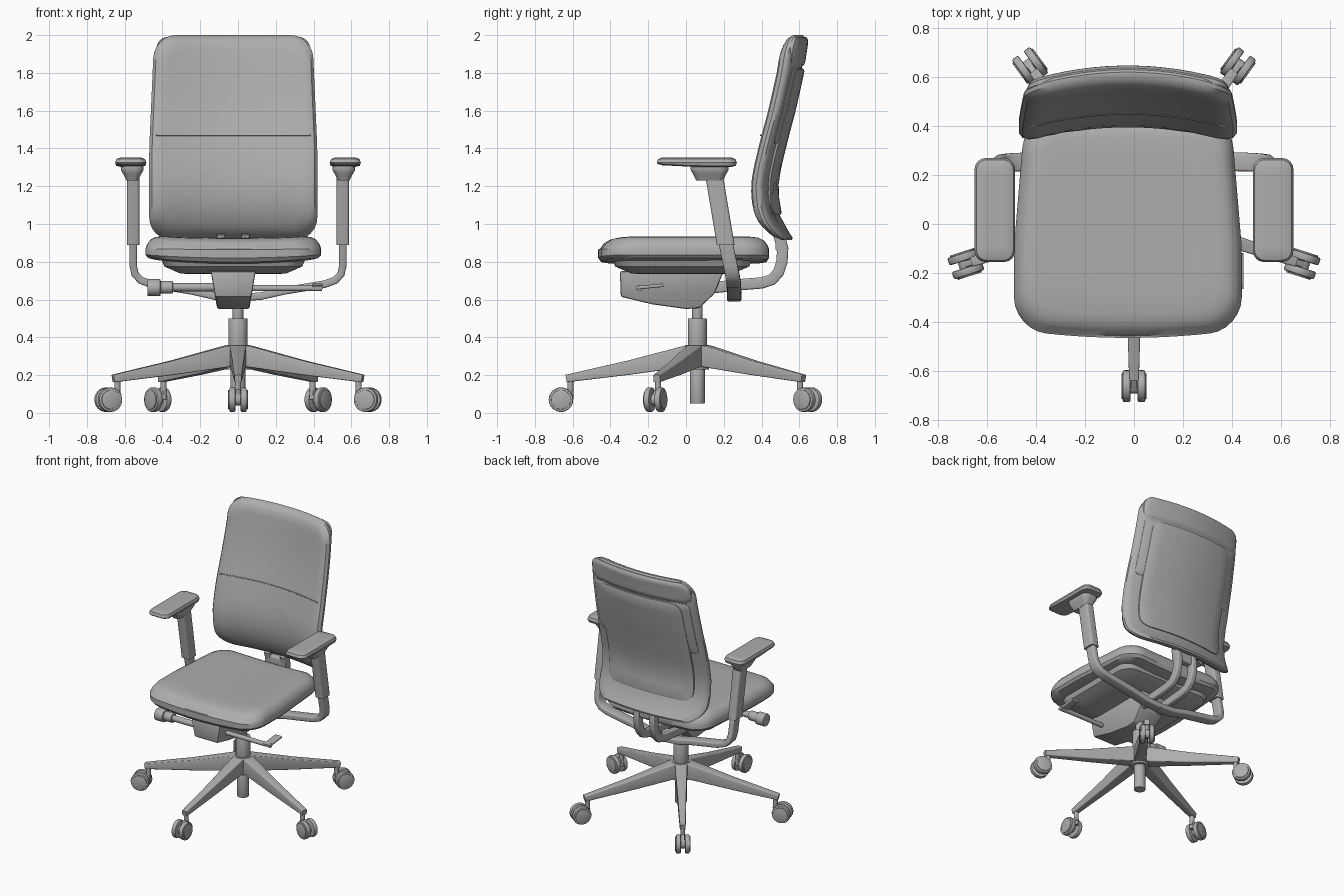
import bpy
import bmesh
from math import sin, cos, pi, radians
from mathutils import Vector, Matrix

cube = bpy.data.objects.get("Cube")
if cube:
    bpy.data.objects.remove(cube, do_unlink=True)

grey = bpy.data.materials.new("neutral grey")
grey.use_nodes = True
grey.diffuse_color = (0.42, 0.42, 0.42, 1)
grey.node_tree.nodes["Principled BSDF"].inputs["Base Color"].default_value = (0.42, 0.42, 0.42, 1)

parts = []
MID = -0.025          # seat and back sit slightly off the column
HUB = Vector((0, 0.06, 0))


def finish(bm, name):
    bmesh.ops.recalc_face_normals(bm, faces=bm.faces[:])
    mesh = bpy.data.meshes.new(name)
    bm.to_mesh(mesh)
    bm.free()
    mesh.materials.append(grey)
    ob = bpy.data.objects.new(name, mesh)
    bpy.context.collection.objects.link(ob)
    parts.append(ob)
    return ob


def outline(hw, hh, r, arc=5, extra=0):
    """Rounded rectangle, with extra points along its straight edges."""
    pts = []
    corners = [(1, 1), (-1, 1), (-1, -1), (1, -1)]
    for i, (sx, sy) in enumerate(corners):
        for j in range(arc + 1):
            t = (i + j / arc) * pi / 2
            pts.append(Vector((sx * (hw - r) + r * cos(t), sy * (hh - r) + r * sin(t))))
    out = []
    for i, p in enumerate(pts):
        out.append(p)
        if i % (arc + 1) == arc:
            q = pts[(i + 1) % len(pts)]
            out += [p.lerp(q, k / (extra + 1)) for k in range(1, extra + 1)]
    return out


def bridge(bm, lower, upper):
    n = len(lower)
    for i in range(n):
        bm.faces.new((lower[i], lower[(i + 1) % n], upper[(i + 1) % n], upper[i]))


def pad(name, hw, hh, r, layers, warp, extra=10):
    """Cushion from (inset, depth) layers, with warp(a, b, depth) placing points."""
    bm = bmesh.new()
    base = outline(hw, hh, r, 6, extra)
    fills = (0.2, 0.4, 0.6, 0.8)
    steps = [(layers[0], f) for f in fills] + [(l, 1) for l in layers]
    steps += [(layers[-1], f) for f in reversed(fills)]
    rings = []
    for (inset, d), f in steps:
        sx, sy = f * (1 - inset / hw), f * (1 - inset / hh)
        rings.append([bm.verts.new(warp(p.x * sx, p.y * sy, d)) for p in base])
    for lower, upper in zip(rings, rings[1:]):
        bridge(bm, lower, upper)
    for ring, d in ((rings[0], layers[0][1]), (rings[-1], layers[-1][1])):
        tip = bm.verts.new(warp(0, 0, d))
        for i in range(len(ring)):
            bm.faces.new((ring[i], ring[(i + 1) % len(ring)], tip))
    return finish(bm, name)


def sweep(name, path, sizes, side, r=0.01):
    """Rounded bar along a path; sizes are half widths (along side, across it)."""
    bm = bmesh.new()
    path = [Vector(p) for p in path]
    side = Vector(side)
    if isinstance(sizes, tuple):
        sizes = [sizes] * len(path)
    rings = []
    for i, (p, (w, h)) in enumerate(zip(path, sizes)):
        t = path[min(i + 1, len(path) - 1)] - path[max(i - 1, 0)]
        n = t.cross(side).normalized()
        rings.append([bm.verts.new(p + side * q.x + n * q.y) for q in outline(w, h, r, 3)])
    for lower, upper in zip(rings, rings[1:]):
        bridge(bm, lower, upper)
    bm.faces.new(rings[0])
    bm.faces.new(rings[-1])
    return finish(bm, name)


def rod(name, start, end, r, bevel=0.0, seg=32):
    start, end = Vector(start), Vector(end)
    axis = end - start
    bm = bmesh.new()
    bmesh.ops.create_cone(bm, cap_ends=True, segments=seg, radius1=r, radius2=r, depth=axis.length)
    if bevel:
        rim = [e for e in bm.edges if abs(e.verts[0].co.z - e.verts[1].co.z) < 1e-5]
        bmesh.ops.bevel(bm, geom=rim, offset=bevel, segments=2, affect='EDGES', profile=0.5)
    turn = axis.to_track_quat('Z', 'Y').to_matrix().to_4x4()
    bm.transform(Matrix.Translation((start + end) / 2) @ turn)
    return finish(bm, name)


def along(table, z):
    """Linear lookup in a short (key, value) table."""
    for (z0, v0), (z1, v1) in zip(table, table[1:]):
        if z <= z1:
            break
    return v0 + (v1 - v0) * (z - z0) / (z1 - z0)


# Seat cushion and the pan beneath it
def seat_shape(a, b, d):
    u = (a / 0.465) ** 2
    x = MID + a * (1 - 0.18 * max(0, b + 0.1))
    y = 0.005 + b - 0.035 * (1 - u) * max(0, -b / 0.435)
    if d > 0.88:
        z = d - 0.012 * (1 - u) - 0.015 * max(0, (-b - 0.25) / 0.185) ** 2
    else:
        z = d + 0.025 * u * (0.88 - d) / 0.09
    return x, y, z


pad("seat_cushion", 0.465, 0.435, 0.13,
    [(0.06, 0.79), (0.015, 0.798), (0, 0.82), (0, 0.865), (0.008, 0.893),
     (0.028, 0.92), (0.055, 0.934), (0.09, 0.939)], seat_shape)
pad("seat_pan", 0.38, 0.37, 0.1, [(0.15, 0.735), (0.1, 0.738), (0.015, 0.775), (0, 0.81)],
    lambda a, b, d: (MID + a, -0.02 + b, d))

# Backrest: curved in side profile and wrapped in plan
SPINE = [(0.9, 0.45), (0.95, 0.405), (1.0, 0.37), (1.05, 0.348), (1.1, 0.335), (1.2, 0.328),
         (1.3, 0.343), (1.47, 0.385), (1.6, 0.42), (1.8, 0.465), (2.0, 0.495)]


def back_shape(zc):
    def warp(a, b, d):
        z = zc + b
        y = along(SPINE, z) + 0.065 * (1 - (a / 0.445) ** 2) + d
        return MID + a * (1 - 0.1 * max(0, z - 1.4)), y, z
    return warp


pad("backrest_cushion", 0.445, 0.5425, 0.12,
    [(0.08, 0), (0.04, 0.004), (0.015, 0.018), (0, 0.042), (0, 0.06), (0.012, 0.074), (0.04, 0.08)],
    back_shape(1.4575), 14)
pad("backrest_top_roll", 0.43, 0.08, 0.06,
    [(0.0, 0.06), (0, 0.078), (0.015, 0.09), (0.03, 0.093)], back_shape(1.91))
pad("back_upper_panel", 0.41, 0.2, 0.03,
    [(0, 0.06), (0, 0.082), (0.008, 0.087)], back_shape(1.625))
pad("back_lower_panel", 0.35, 0.385, 0.07,
    [(0, 0.06), (0, 0.09), (0.012, 0.096)], back_shape(1.435))
front = back_shape(1.47)
sweep("backrest_seam", [front(-0.41 + 0.041 * i, 0, 0) for i in range(21)],
      (0.003, 0.003), (0, 0, 1), 0.001)

# Forked bracket carrying the backrest
FORK = [(0.12, 0.66), (0.3, 0.68), (0.4, 0.688), (0.455, 0.705), (0.49, 0.745),
        (0.508, 0.8), (0.512, 0.87), (0.49, 0.95)]
for name, off in (("right_back_fork", -0.065), ("left_back_fork", 0.065)):
    sweep(name, [(MID + off, y, z) for y, z in FORK], (0.022, 0.03), (1, 0, 0))
sweep("back_fork_bridge", [(MID - 0.085, 0.5, 0.89), (MID + 0.085, 0.5, 0.89)],
      (0.035, 0.025), (0, 0, 1))

# Tilt mechanism housing, tapering downward
HOUSING = [(-0.35, 0.75), (-0.345, 0.615), (-0.18, 0.575), (0.0, 0.55), (0.07, 0.555),
           (0.15, 0.63), (0.2, 0.75)]
bm = bmesh.new()
sides = []
for s in (-1, 1):
    sides.append([bm.verts.new((MID + s * (0.085 + 0.17 * (z - 0.55)), y, z)) for y, z in HOUSING])
bridge(bm, *sides)
for ring in sides:
    bm.faces.new(ring)
bmesh.ops.recalc_face_normals(bm, faces=bm.faces[:])
bmesh.ops.bevel(bm, geom=bm.edges[:], offset=0.01, segments=2, affect='EDGES', profile=0.5)
finish(bm, "tilt_mechanism")

# Levers under the seat
rod("tension_shaft", (-0.4, -0.27, 0.665), (-0.08, -0.27, 0.665), 0.022)
rod("tension_knob", (-0.48, -0.27, 0.663), (-0.41, -0.27, 0.663), 0.045, 0.006)
rod("tension_collar", (-0.41, -0.27, 0.665), (-0.345, -0.27, 0.665), 0.034, 0.004)
rod("height_shaft", (0.05, -0.245, 0.66), (0.445, -0.245, 0.66), 0.016)
sweep("height_paddle", [(0.42, -0.265, 0.662), (0.42, -0.12, 0.676)], (0.028, 0.009), (1, 0, 0), 0.006)

# Armrests, mirrored left and right
for label, s in (("left", 1), ("right", -1)):
    pad(label + "_arm_pad", 0.0825, 0.212, 0.045,
        [(0.03, 1.302), (0.005, 1.308), (0, 1.325), (0.007, 1.344), (0.03, 1.352)],
        lambda a, b, d: (s * 0.568 + a, 0.057 + b, d + (0.01 * (-b / 0.21) if b < 0 and d < 1.32 else 0)), 4)
    pad(label + "_arm_bracket", 0.06, 0.1, 0.04,
        [(0, 1.306), (0, 1.285), (0.012, 1.265), (0.03, 1.23)],
        lambda a, b, d: (s * 0.56 + a, 0.125 + b, d), 2)
    sweep(label + "_arm_sleeve", [(s * 0.555, 0.145, 1.28), (s * 0.555, 0.21, 0.89)],
          (0.047, 0.033), (0, 1, 0), 0.014)
    bend = [(0.555, 0.2, 0.95), (0.555, 0.235, 0.78), (0.545, 0.245, 0.735), (0.515, 0.25, 0.702),
            (0.46, 0.253, 0.682), (0.24, 0.255, 0.645), (0.12, 0.255, 0.618), (0, 0.255, 0.61)]
    sweep(label + "_arm_support", [(s * x, y, z) for x, y, z in bend], (0.038, 0.02), (0, 1, 0))

# Gas column
for name, z0, z1, r in (("column_piston", 0.48, 0.58, 0.028), ("column_sleeve", 0.3, 0.5, 0.05),
                        ("base_hub", 0.23, 0.36, 0.062), ("column_tail", 0.05, 0.25, 0.04)):
    rod(name, HUB + Vector((0, 0, z0)), HUB + Vector((0, 0, z1)), r, 0.003)

# Five-star base with twin-wheel casters
for i in range(5):
    ang = radians(-90 + 72 * i)
    out = Vector((cos(ang), sin(ang), 0))
    tan = Vector((-sin(ang), cos(ang), 0))

    def at(r, z, t=0):
        return HUB + out * r + tan * t + Vector((0, 0, z))

    tag = str(i + 1)
    sweep("base_leg_" + tag, [at(0.02, 0.302), at(0.06, 0.3), at(0.36, 0.24), at(0.66, 0.188), at(0.695, 0.182)],
          [(0.045, 0.058), (0.042, 0.056), (0.03, 0.038), (0.021, 0.022), (0.019, 0.02)], tan, 0.006)
    rod("caster_stem_" + tag, at(0.672, 0.07), at(0.672, 0.18), 0.016)
    rod("caster_axle_" + tag, at(0.722, 0.07, -0.03), at(0.722, 0.07, 0.03), 0.03)
    sweep("caster_fork_" + tag, [at(0.66, 0.115), at(0.69, 0.105), at(0.735, 0.075)],
          (0.013, 0.018), tan, 0.004)
    for side, s in (("a", -1), ("b", 1)):
        rod("caster_wheel_" + tag + side, at(0.722, 0.07, s * 0.014), at(0.722, 0.07, s * 0.046), 0.065, 0.007)
        rod("caster_cap_" + tag + side, at(0.722, 0.07, s * 0.04), at(0.722, 0.07, s * 0.052), 0.052, 0.003)

# Smooth shading with crisp edges
bpy.ops.object.select_all(action='DESELECT')
for ob in parts:
    ob.select_set(True)
bpy.context.view_layer.objects.active = parts[0]
bpy.ops.object.shade_smooth_by_angle(angle=radians(35))
